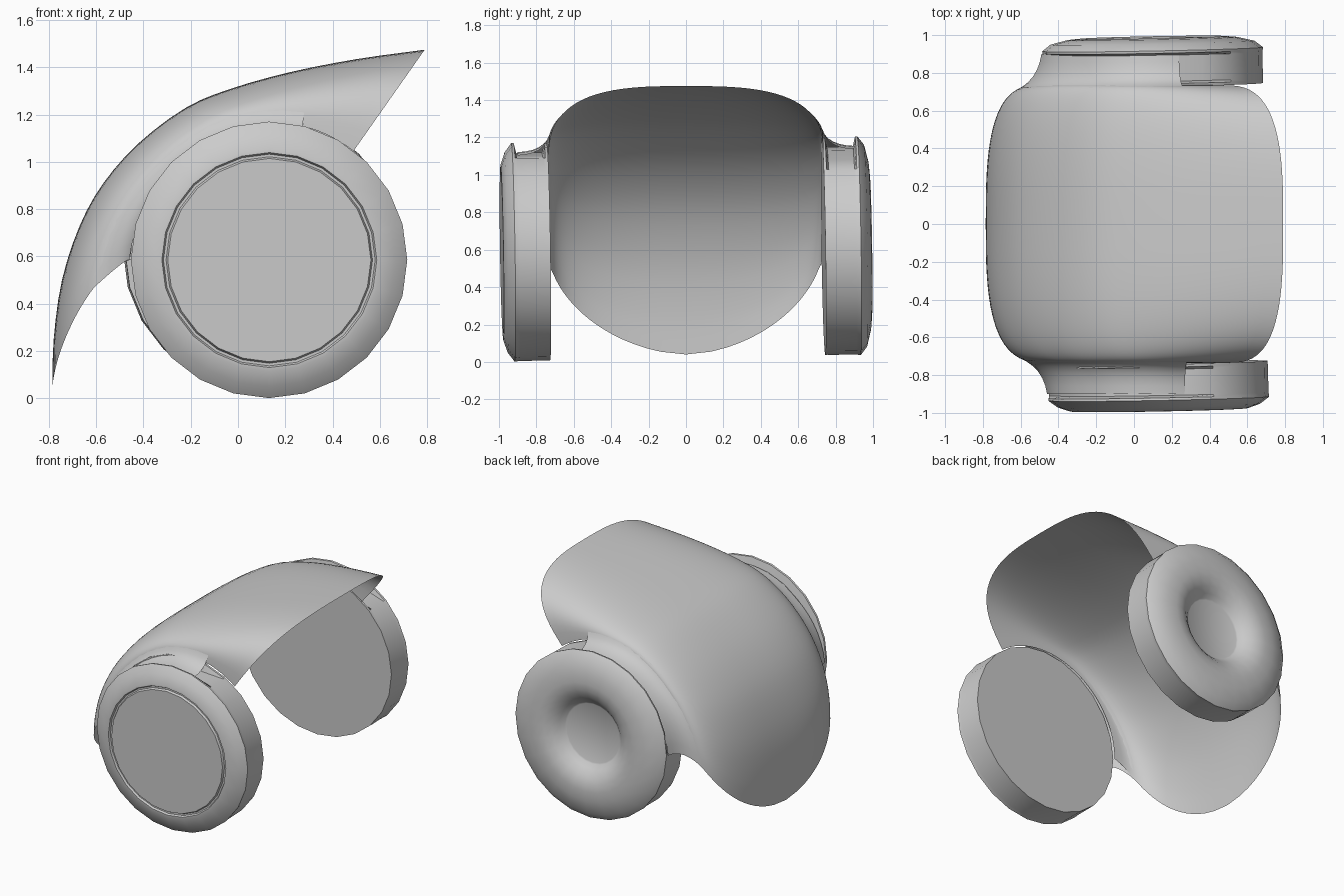
import bpy, bmesh, math
from mathutils import Vector

cube = bpy.data.objects.get("Cube")
if cube:
    bpy.data.objects.remove(cube, do_unlink=True)

# One plain grey for everything
grey = bpy.data.materials.new("plain grey")
grey.use_nodes = True
grey.diffuse_color = (0.6, 0.6, 0.6, 1)
grey.node_tree.nodes["Principled BSDF"].inputs["Base Color"].default_value = (0.6, 0.6, 0.6, 1)

# Disc centres (x, z) and radius of the discs, by side (-1 front, 1 back)
CENTRE = {-1: (0.13, 0.587), 1: (0.10, 0.62)}
RADIUS = 0.583
HALF = 0.735


def finish(bm, name, solid=False):
    if solid:
        bmesh.ops.recalc_face_normals(bm, faces=bm.faces)
    mesh = bpy.data.meshes.new(name)
    bm.to_mesh(mesh)
    bm.free()
    mesh.materials.append(grey)
    ob = bpy.data.objects.new(name, mesh)
    bpy.context.collection.objects.link(ob)
    bpy.ops.object.select_all(action='DESELECT')
    ob.select_set(True)
    bpy.context.view_layer.objects.active = ob
    bpy.ops.object.shade_smooth_by_angle(angle=math.radians(35))
    return ob


def bridge(bm, rows, closed=False):
    """Fill quads between neighbouring rows of vertices."""
    for a, b in zip(rows, rows[1:]):
        n = len(a)
        for i in range(n if closed else n - 1):
            j = (i + 1) % n
            bm.faces.new((a[i], a[j], b[j], b[i]))


def on_disc(side, radius, angle, depth):
    cx, cz = CENTRE[side]
    return Vector((cx + radius * math.cos(angle), side * depth, cz + radius * math.sin(angle)))


# Visor: crown line along the middle, lofted down to the disc rims
CROWN = [(-0.785, 0.04), (-0.78, 0.25), (-0.745, 0.5), (-0.67, 0.73), (-0.57, 0.91),
         (-0.42, 1.08), (-0.22, 1.23), (-0.03, 1.31), (0.22, 1.38), (0.5, 1.435), (0.79, 1.475)]


def crown(u):
    p = [Vector(c) for c in CROWN]
    p = [2 * p[0] - p[1]] + p + [2 * p[-1] - p[-2]]
    f = u * (len(CROWN) - 1)
    i = min(int(f), len(CROWN) - 2)
    t = f - i
    a, b, c, d = p[i:i + 4]
    return 0.5 * (2 * b + (c - a) * t + (2 * a - 5 * b + 4 * c - d) * t ** 2
                  + (3 * b - a - 3 * c + d) * t ** 3)


def drop(s, power):
    return 1 - max(0, 1 - s ** power) ** (1 / power)


def visor_point(u, side, s):
    top = crown(u)
    rim = on_disc(side, RADIUS, math.radians(180 - 128 * u), HALF)
    power = 1.8 + 1.2 * min(1, u / 0.4)
    return Vector((top.x + (rim.x - top.x) * drop(s, 3), side * HALF * s,
                   top.y + (rim.z - top.y) * drop(s, power)))


bm = bmesh.new()
rows = []
STEPS = 40
for i in range(31):
    row = []
    for j in range(STEPS + 1):
        angle = math.pi * (j / STEPS - 0.5)
        side = -1 if angle < 0 else 1
        s = min(1, abs(math.sin(angle)) ** (2 / 3))
        row.append(bm.verts.new(visor_point(i / 30, side, s)))
    rows.append(row)
bridge(bm, rows)
finish(bm, "visor")


# Flanges: flared strips leading from the visor onto each disc
for side, name in ((-1, "front_flange"), (1, "back_flange")):
    bm = bmesh.new()
    rows = []
    for i in range(17):
        k = i / 16
        angle = math.radians(180 - 105 * k)
        sink = min(1, k * 2.2)
        start = visor_point(105 * k / 128, side, 0.965 + 0.03 * k)
        bend = on_disc(side, 0.61 - 0.07 * sink, angle, 0.76)
        end = on_disc(side, 0.59 - 0.055 * sink, angle, 0.9)
        rows.append([bm.verts.new(start * (1 - t) ** 2 + bend * 2 * t * (1 - t) + end * t ** 2)
                     for t in (n / 6 for n in range(7))])
    bridge(bm, rows)
    finish(bm, name)


# Side discs: turned profiles (radius, depth) with a shallow slot along the top
def disc(name, side, profile, slot_end):
    bm = bmesh.new()
    rows = []
    mid = 0.85
    for n, (r, d) in enumerate(profile):
        ring = []
        for i in range(24):
            deg = i * 15
            cut = 0.05 if n in (2, 3) and slot_end <= deg <= 165 else 0
            a = math.radians(deg)
            ring.append(bm.verts.new(((r - cut) * math.cos(a), side * (d - mid),
                                      (r - cut) * math.sin(a))))
        rows.append(ring)
    bridge(bm, rows, closed=True)
    bm.faces.new(rows[0])
    bm.faces.new(rows[-1])
    ob = finish(bm, name, solid=True)
    cx, cz = CENTRE[side]
    ob.location = (cx, side * mid, cz)
    ob.rotation_euler = (math.radians(0.9), 0, math.radians(1.1))


BODY = [(0.58, 0.735), (0.58, 0.75), (0.581, 0.762), (0.581, 0.9), (0.583, 0.912), (0.585, 0.925)]

# Front disc: bevelled edge, thin groove and flat cap
disc("front_disc", -1, BODY + [(0.535, 0.962), (0.47, 0.984), (0.455, 0.985), (0.448, 0.972),
                               (0.437, 0.972), (0.43, 0.986)], 75)

# Back disc: rounded ring around a sunken flat centre
disc("back_disc", 1, BODY + [(0.54, 0.96), (0.45, 0.982), (0.38, 0.988), (0.33, 0.982),
                             (0.28, 0.962), (0.24, 0.93), (0.215, 0.905), (0.205, 0.9)], 60)
